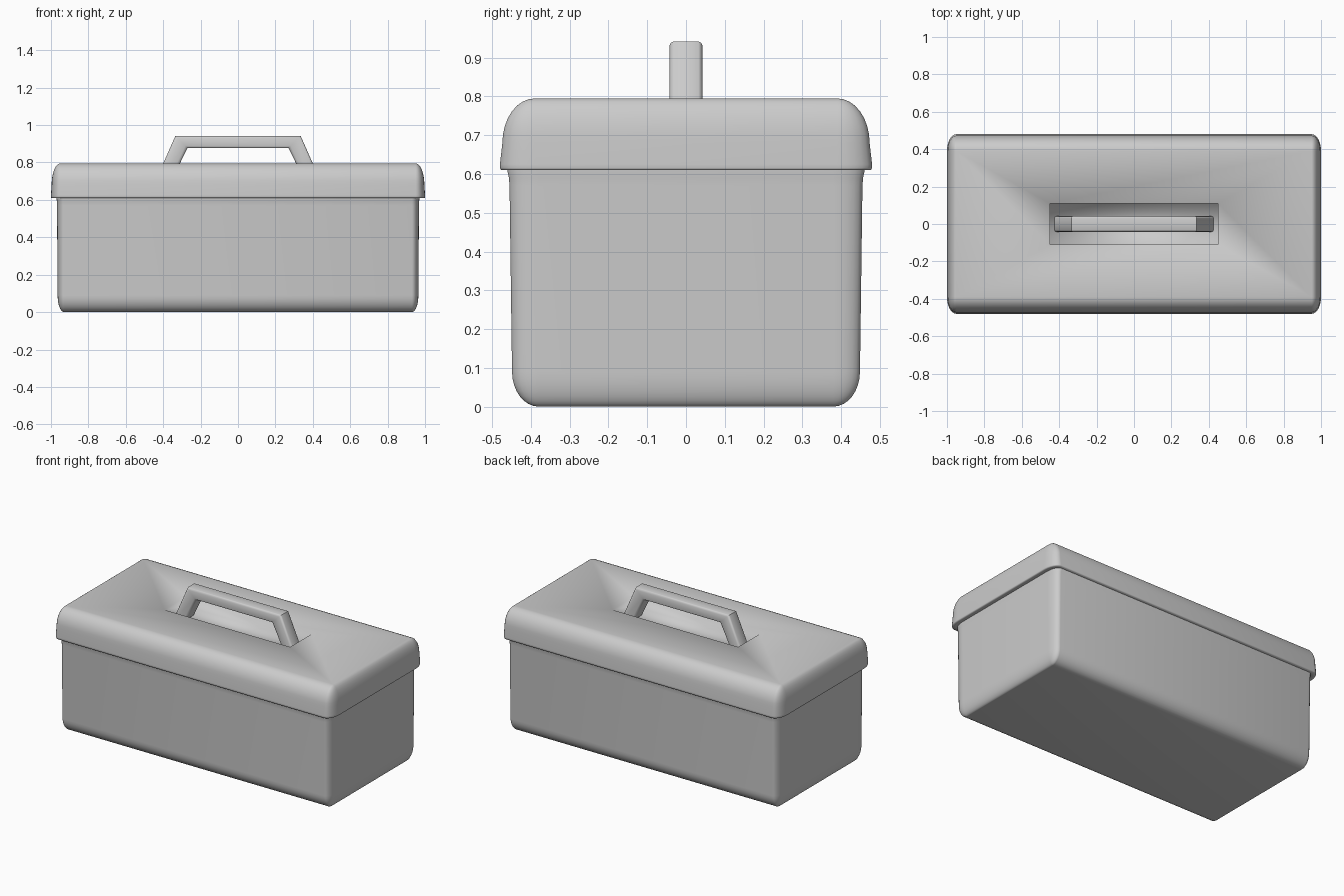
import bpy, bmesh
from math import sin, cos, pi, radians

if "Cube" in bpy.data.objects:
    bpy.data.objects.remove(bpy.data.objects["Cube"])


def finish(bm, name, angle):
    bmesh.ops.recalc_face_normals(bm, faces=bm.faces)
    me = bpy.data.meshes.new(name)
    bm.to_mesh(me)
    bm.free()
    ob = bpy.data.objects.new(name, me)
    bpy.context.collection.objects.link(ob)
    bpy.ops.object.select_all(action='DESELECT')
    ob.select_set(True)
    bpy.context.view_layer.objects.active = ob
    bpy.ops.object.shade_smooth_by_angle(angle=radians(angle))
    return ob


def loft(rings):
    """Bridge closed rings of points and cap both ends."""
    bm = bmesh.new()
    vs = [[bm.verts.new(p) for p in ring] for ring in rings]
    n = len(vs[0])
    for a, b in zip(vs, vs[1:]):
        for i in range(n):
            j = (i + 1) % n
            bm.faces.new((a[i], a[j], b[j], b[i]))
    bm.faces.new(vs[0])
    bm.faces.new(vs[-1])
    bmesh.ops.remove_doubles(bm, verts=bm.verts, dist=1e-5)
    return bm


def rounded_ring(cx, cy, rx, ry, z, seg=6):
    """Rounded rectangle with corner centres at (+-cx, +-cy)."""
    pts = []
    for k, (sx, sy) in enumerate([(1, 1), (-1, 1), (-1, -1), (1, -1)]):
        for i in range(seg + 1):
            a = (k + i / seg) * pi / 2
            pts.append((sx * cx + rx * cos(a), sy * cy + ry * sin(a), z))
    return pts


def tub(cx, cy, rx, ry, profile):
    return loft([rounded_ring(cx, cy, rx * f, ry * f, z) for f, z in profile])


STEPS = 8
quarter = [i / STEPS * pi / 2 for i in range(STEPS + 1)]

# Body: rounded base, slight taper, small flare under the lid
body = [(0.86 * sin(a), 0.09 * (1 - cos(a))) for a in quarter]
body += [(0.94, 0.57), (0.96, 0.59), (1.0, 0.605), (1.0, 0.615)]
finish(tub(0.93, 0.38, 0.04, 0.08, body), "box_body", 40)

# Lid: overhanging lip and rounded top
lid = [(0.7, 0.612), (0.97, 0.61), (1.0, 0.616), (1.0, 0.625)]
lid += [(0.93 * cos(a), 0.68 + 0.115 * sin(a)) for a in quarter]
bm = tub(0.95, 0.39, 0.05, 0.09, lid)

# Handle recess sunk into the lid top
bm.faces.ensure_lookup_table()
bm.normal_update()
top = max(bm.faces, key=lambda f: f.calc_center_median().z)
bmesh.ops.inset_individual(bm, faces=[top], thickness=0.1)
for v in top.verts:
    v.co.x = 0.45 if v.co.x > 0 else -0.45
    v.co.y = 0.11 if v.co.y > 0 else -0.11
floor = bmesh.ops.extrude_discrete_faces(bm, faces=[top])["faces"][0]
rim = list(floor.verts)
for v in rim:
    v.co.z = 0.735
# extruded walls are included; smooth everything for the soft lid shading
finish(bm, "box_lid", 180)

# Handle: chamfered bar swept through two feet and two mitred corners
outer = [(-0.427, 0.733), (-0.335, 0.942), (0.335, 0.942), (0.427, 0.733)]
inner = [(-0.341, 0.733), (-0.27, 0.877), (0.27, 0.877), (0.341, 0.733)]
half = [(0, 0.032), (0.06, 0.039), (0.18, 0.043), (0.82, 0.043), (0.94, 0.039), (1, 0.032)]
section = half + [(t, -y) for t, y in reversed(half)]
rings = [[(xi + (xo - xi) * t, y, zi + (zo - zi) * t) for t, y in section]
         for (xo, zo), (xi, zi) in zip(outer, inner)]
finish(loft(rings), "carry_handle", 50)
